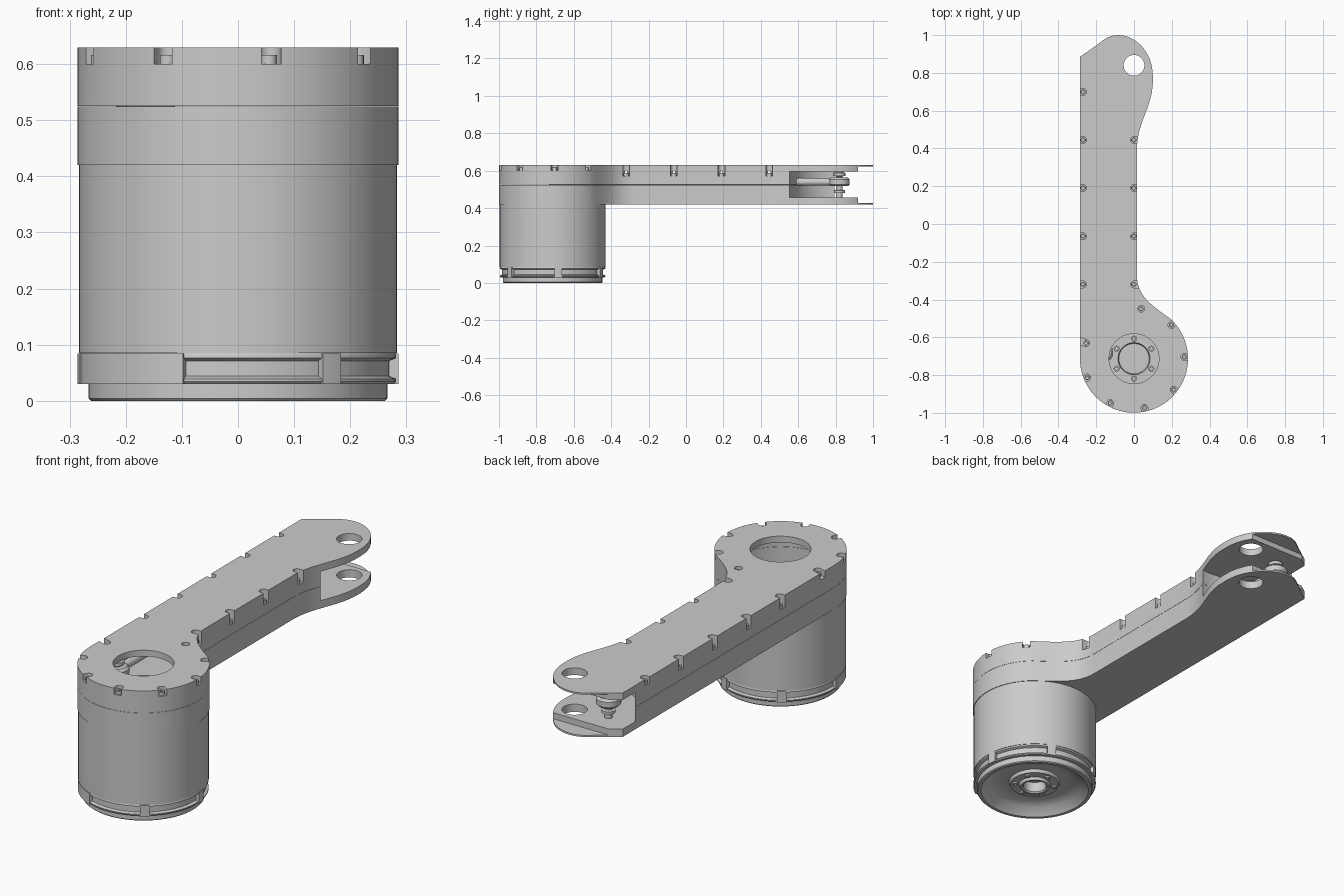
import bpy, bmesh, math
from math import sin, cos, radians, pi
from mathutils import Vector, Matrix

if "Cube" in bpy.data.objects:
    bpy.data.objects.remove(bpy.data.objects["Cube"])

CX, CY = 0.0, -0.713      # drum axis
EYE = (0.0, 0.84)         # fork eye axis


def finish(bm, name):
    bmesh.ops.recalc_face_normals(bm, faces=bm.faces)
    me = bpy.data.meshes.new(name)
    bm.to_mesh(me)
    bm.free()
    ob = bpy.data.objects.new(name, me)
    bpy.context.collection.objects.link(ob)
    return ob


def smooth(ob, angle=32):
    ob.data.polygons.foreach_set("use_smooth", [True] * len(ob.data.polygons))
    ob.data.set_sharp_from_angle(angle=radians(angle))
    return ob


def prism(name, pts, z0, z1):
    bm = bmesh.new()
    f = bm.faces.new([bm.verts.new((x, y, z0)) for x, y in pts])
    up = bmesh.ops.extrude_face_region(bm, geom=[f])["geom"]
    bmesh.ops.translate(bm, verts=[v for v in up if isinstance(v, bmesh.types.BMVert)],
                        vec=(0, 0, z1 - z0))
    return finish(bm, name)


def lathe(name, profile, x, y, segs=64):
    bm = bmesh.new()
    vs = [bm.verts.new((r, 0, z)) for r, z in profile]
    es = [bm.edges.new((vs[i], vs[i + 1])) for i in range(len(vs) - 1)]
    if profile[0][0] > 0:
        es.append(bm.edges.new((vs[-1], vs[0])))
    bmesh.ops.spin(bm, geom=vs + es, cent=(0, 0, 0), axis=(0, 0, 1),
                   angle=2 * pi, steps=segs, use_duplicate=False)
    bmesh.ops.remove_doubles(bm, verts=bm.verts, dist=1e-5)
    bmesh.ops.translate(bm, verts=bm.verts, vec=(x, y, 0))
    return smooth(finish(bm, name))


def cyl(name, x, y, r, z0, z1, segs=48):
    return prism(name, arc(x, y, r, 0, 360 - 360 / segs, segs - 1), z0, z1)


def arc(x, y, r, a0, a1, n):
    return [(x + r * cos(radians(a0 + (a1 - a0) * i / n)),
             y + r * sin(radians(a0 + (a1 - a0) * i / n))) for i in range(n + 1)]


def box(name, x0, x1, y0, y1, z0, z1):
    return prism(name, [(x0, y0), (x1, y0), (x1, y1), (x0, y1)], z0, z1)


def cut(ob, cutter):
    m = ob.modifiers.new("cut", "BOOLEAN")
    m.operation, m.solver, m.object = "DIFFERENCE", "EXACT", cutter
    bpy.context.view_layer.objects.active = ob
    bpy.ops.object.modifier_apply(modifier=m.name)


def bezier(p, n=12):
    return [(sum(c * q[0] for c, q in zip(w, p)), sum(c * q[1] for c, q in zip(w, p)))
            for w in (((1 - t)**3, 3*t*(1 - t)**2, 3*t*t*(1 - t), t**3)
                      for t in (i / n for i in range(n + 1)))]


# Arm outline: drum end, waist fillet, straight side, fork lobe, clipped corner
outline = arc(CX, CY, 0.286, 180, 408, 60)
outline += bezier([(0.155, -0.475), (0.08, -0.42), (0.015, -0.37), (0.015, -0.27)])
outline += bezier([(0.015, 0.40), (0.02, 0.55), (0.1, 0.62), (0.1, 0.76)])
outline += bezier([(0.1, 0.78), (0.1, 0.92), (0.0, 1.0), (-0.08, 1.0)])
outline += bezier([(-0.085, 1.0), (-0.14, 1.0), (-0.165, 0.97), (-0.20, 0.945)], 8)
outline += [(-0.286, 0.885)]

lower = prism("lower_shell", outline, 0.42, 0.5245)
upper = prism("upper_shell", outline, 0.5255, 0.63)

# Hollow interior, fork gap and eye holes
cutters = [
    cyl("cavity_drum", CX, CY, 0.25, 0.3, 0.6, 64),
    box("cavity_arm", -0.255, -0.017, CY + 0.05, 0.5, 0.455, 0.601),
    cyl("fork_gap", *EYE, 0.29, 0.457, 0.596, 64),
    box("fork_tip_relief", -0.4, 0.3, 0.92, 1.2, 0.428, 0.622),
    cyl("eye_hole", *EYE, 0.055, 0.3, 0.8),
]
for c in cutters:
    cut(lower, c)
    cut(upper, c)
cutters.append(cyl("access_hole", CX, CY, 0.132, 0.55, 0.7))
cut(upper, cutters[-1])

# Screw notches round the upper edge: (x, y, outward angle, floor height)
spots = [(CX + 0.267 * cos(radians(a)), CY + 0.267 * sin(radians(a)), a, 0.60)
         for a in (2, 42, 82, 162, 202, 242, 282, 322)]
for y in (0.445, 0.19, -0.065, -0.32):
    spots += [(0.0, y, 0, 0.572), (-0.27, y, 180, 0.572)]
spots.append((-0.27, 0.70, 180, 0.60))
for x, y, a, z in spots:
    reach = 0.0 if a == 82 else 0.06
    d = Vector((cos(radians(a)), sin(radians(a))))
    pts = arc(x, y, 0.018, a + 90, a + 270, 10)
    if reach:
        pts += [(px + d.x * reach, py + d.y * reach) for px, py in (pts[-1], pts[0])]
    else:
        pts = arc(x, y, 0.018, 0, 342, 19)
    c = prism("notch", pts, z, 0.7)
    cut(upper, c)
    cutters.append(c)
    lathe("edge_screw", [(0, z + 0.006), (0.007, z + 0.006), (0.007, z + 0.016),
                         (0.014, z + 0.016), (0.014, z - 0.002), (0, z - 0.002)], x, y, 16)
for c in cutters:
    bpy.data.objects.remove(c, do_unlink=True)
smooth(lower)
smooth(upper)

# Drum housing
lathe("drum_housing", [(0, 0.11), (0.25, 0.11), (0.25, 0.43), (0.27, 0.43), (0.283, 0.42),
                       (0.283, 0.085), (0, 0.085)], CX, CY, 80)

# Motor inside the drum with flange screws
lathe("motor_can", [(0, 0.32), (0.08, 0.32), (0.085, 0.34), (0.132, 0.34), (0.14, 0.33),
                    (0.14, 0.1), (0, 0.1)], CX, CY)
for i in range(6):
    a = radians(30 + 60 * i)
    x, y = CX + 0.106 * cos(a), CY + 0.106 * sin(a)
    lathe("flange_screw", [(0, 0.345), (0.008, 0.345), (0.008, 0.355), (0.016, 0.355),
                           (0.016, 0.33), (0, 0.33)], x, y, 16)
    lathe("hub_screw", [(0, 0.03), (0.005, 0.03), (0.005, 0.022), (0.011, 0.022),
                        (0.011, 0.04), (0, 0.04)],
          CX + 0.092 * cos(a), CY + 0.092 * sin(a), 12)

# Dished base plate with raised hub
lathe("base_plate", [(0, 0.07), (0.05, 0.07), (0.052, 0.022), (0.058, 0.016), (0.068, 0.016),
                     (0.072, 0.03), (0.112, 0.03), (0.118, 0.045), (0.165, 0.05),
                     (0.215, 0.035), (0.243, 0.004), (0.248, 0), (0.262, 0), (0.266, 0.004),
                     (0.266, 0.09), (0, 0.09)], CX, CY, 80)

# Clamp ring: grooved band with lugs between the windows
lathe("clamp_ring", [(0.255, 0.03), (0.278, 0.03), (0.282, 0.034), (0.282, 0.039),
                     (0.270, 0.044), (0.270, 0.071), (0.282, 0.076), (0.282, 0.081),
                     (0.280, 0.086), (0.255, 0.086)], CX, CY, 80)
for i in range(6):
    a = -54 + 60 * i
    pts = arc(CX, CY, 0.286, a - 4, a + 4, 4) + arc(CX, CY, 0.255, a + 4, a - 4, 4)
    smooth(prism("clamp_lug", pts, 0.03, 0.084))
pts = arc(CX, CY, 0.284, 186, 246, 16) + arc(CX, CY, 0.255, 246, 186, 16)
smooth(prism("clamp_closed_segment", pts, 0.03, 0.084))

# Push rod through the arm with an eye and pivot bolt at each end
RX, RZ = -0.165, 0.54
bm = bmesh.new()
bmesh.ops.create_cone(bm, cap_ends=True, segments=24, radius1=0.02, radius2=0.02, depth=1.42,
                      matrix=Matrix.Translation((RX, 0.06, RZ)) @ Matrix.Rotation(pi / 2, 4, "X"))
smooth(finish(bm, "push_rod"))
for y in (-0.68, 0.82):
    lathe("rod_eye", [(0.02, 0.517), (0.045, 0.517), (0.055, 0.527), (0.055, 0.553),
                      (0.045, 0.563), (0.02, 0.563)], RX, y, 32)
    lathe("pivot_bolt", [(0, 0.455), (0.017, 0.455), (0.017, 0.48), (0.03, 0.482),
                         (0.03, 0.495), (0.018, 0.498), (0.018, 0.57), (0.034, 0.572),
                         (0.034, 0.588), (0.022, 0.59), (0.022, 0.6), (0, 0.6)], RX, y, 24)
